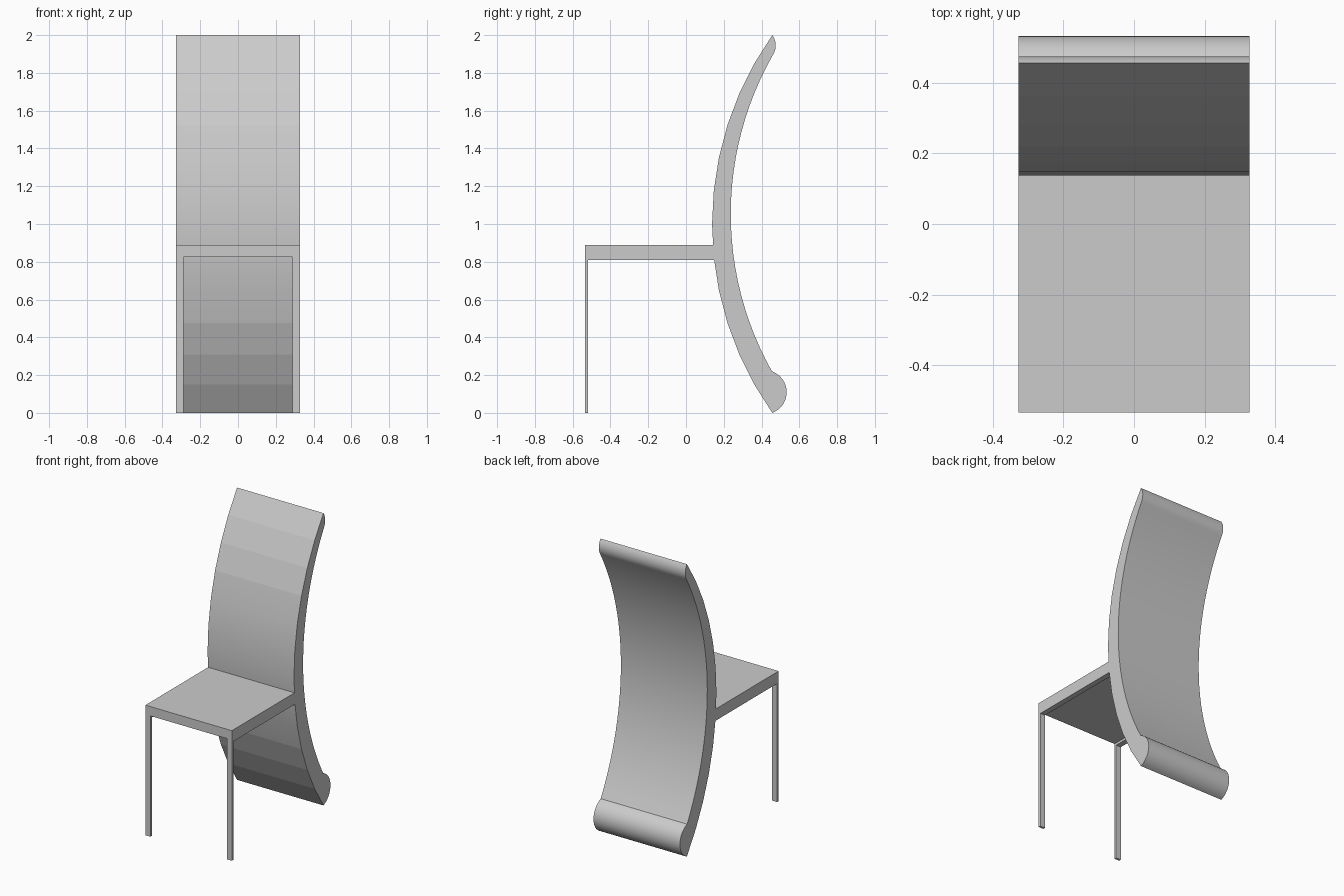
import bpy, bmesh
from math import asin, sin, cos, atan2, pi
from mathutils import Vector

cube = bpy.data.objects.get("Cube")
if cube:
    bpy.data.objects.remove(cube)

HALF_WIDTH = 0.327
LEG_WIDTH = 0.038
FRONT = -0.534

grey = bpy.data.materials.new("plain grey")
grey.use_nodes = True
colour = (0.6, 0.6, 0.6, 1)
grey.diffuse_color = colour
grey.node_tree.nodes["Principled BSDF"].inputs["Base Color"].default_value = colour


def arc(start, middle, end, steps):
    """Points on the circular arc through three (y, z) points."""
    a, b, c = Vector(start), Vector(middle), Vector(end)
    d = 2 * (a.x * (b.y - c.y) + b.x * (c.y - a.y) + c.x * (a.y - b.y))
    aa, bb, cc = a.dot(a), b.dot(b), c.dot(c)
    centre = Vector(((aa * (b.y - c.y) + bb * (c.y - a.y) + cc * (a.y - b.y)) / d,
                     (aa * (c.x - b.x) + bb * (a.x - c.x) + cc * (b.x - a.x)) / d))
    radius = a - centre
    # Sweep in the direction that passes through the middle point
    full = lambda v: (atan2((v - centre).y, (v - centre).x) - atan2(radius.y, radius.x)) % (2 * pi)
    sweep = full(c) if full(b) < full(c) else full(c) - 2 * pi
    points = []
    for i in range(steps + 1):
        t = sweep * i / steps
        points.append((centre.x + radius.x * cos(t) - radius.y * sin(t),
                       centre.y + radius.x * sin(t) + radius.y * cos(t)))
    return points


def extrude(name, points, offset):
    """Make a prism from a closed outline moved along offset."""
    bm = bmesh.new()
    face = bm.faces.new([bm.verts.new(p) for p in points])
    result = bmesh.ops.extrude_face_region(bm, geom=[face])
    bmesh.ops.translate(bm, vec=offset, verts=[v for v in result["geom"]
                                               if isinstance(v, bmesh.types.BMVert)])
    bmesh.ops.recalc_face_normals(bm, faces=bm.faces[:])
    mesh = bpy.data.meshes.new(name)
    bm.to_mesh(mesh)
    bm.free()
    mesh.materials.append(grey)
    obj = bpy.data.objects.new(name, mesh)
    bpy.context.collection.objects.link(obj)
    return obj


# Curved backrest that sweeps down to the floor, with a rolled foot
bottom, top = (0.457, 0), (0.457, 2)
foot_top, crest = (0.455, 0.22), (0.459, 1.893)
profile = arc(bottom, (0.138, 1), top, 12)
profile += arc(top, (0.475, 1.946), crest, 8)[1:]
profile += arc(crest, (0.237, 1.057), foot_top, 24)[1:]
profile += arc(foot_top, (0.533, 0.11), bottom, 16)[1:-1]
backrest = extrude("backrest", [(-HALF_WIDTH, y, z) for y, z in profile],
                   (2 * HALF_WIDTH, 0, 0))

# Smooth the sweep, keeping the outer front panels faceted
bpy.ops.object.select_all(action="DESELECT")
backrest.select_set(True)
bpy.context.view_layer.objects.active = backrest
bpy.ops.object.shade_smooth_by_angle(angle=0.6)
for poly in backrest.data.polygons:
    if poly.normal.y < -0.1 and abs(poly.center.z - 1) > 0.52:
        poly.use_smooth = False

# Seat slab with a shallow recess between its side rails
inner = HALF_WIDTH - LEG_WIDTH
half = [(HALF_WIDTH, 0.89), (HALF_WIDTH, 0.81), (inner, 0.81), (inner, 0.826)]
outline = half + [(-x, z) for x, z in reversed(half)]
extrude("seat", [(x, FRONT, z) for x, z in outline], (0, 0.18 - FRONT, 0))

# Thin flat front legs
for side, name in ((1, "left_front_leg"), (-1, "right_front_leg")):
    corners = [(inner, 0), (HALF_WIDTH, 0), (HALF_WIDTH, 0.81), (inner, 0.81)]
    extrude(name, [(side * x, FRONT, z) for x, z in corners], (0, 0.016, 0))
